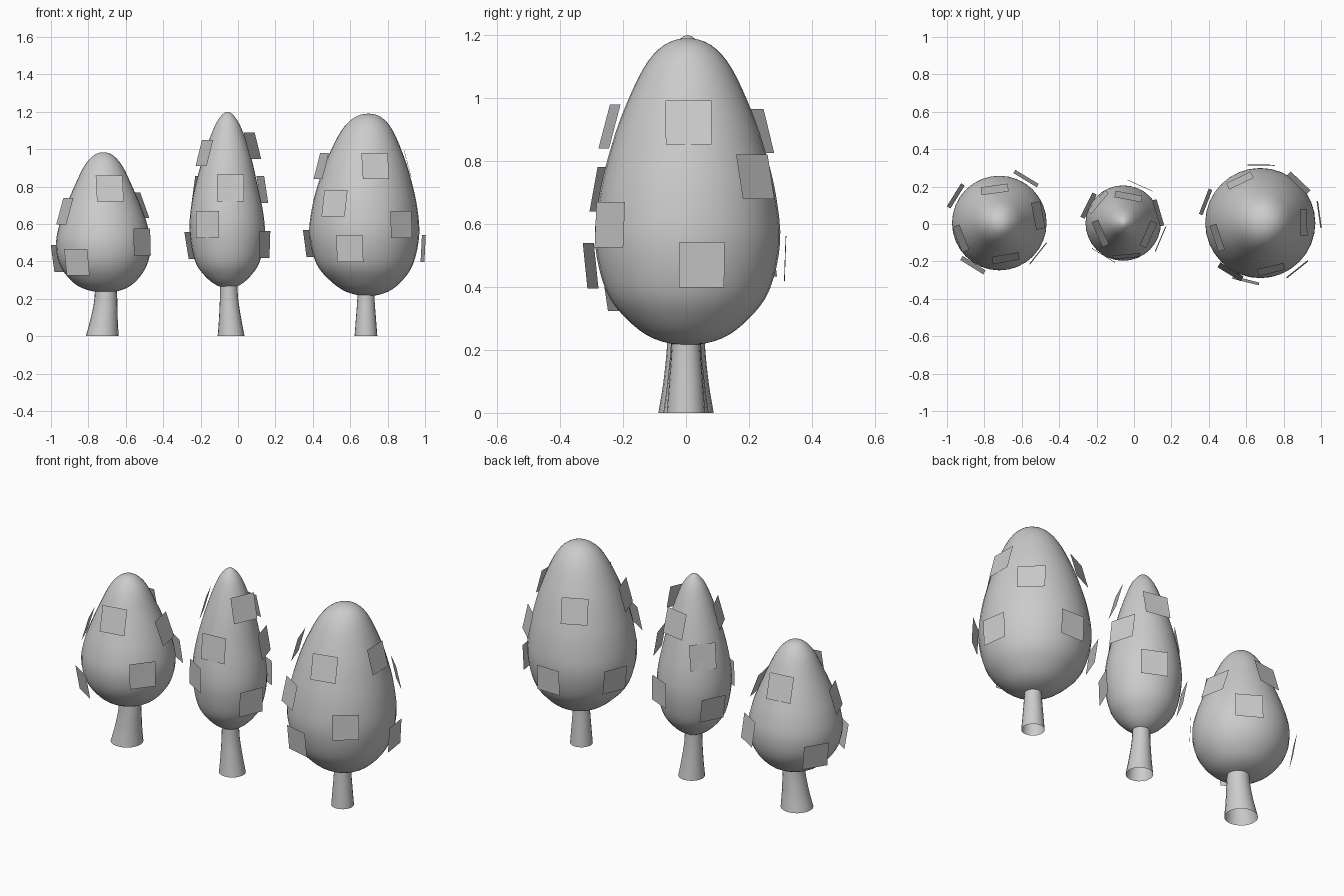
import bpy, bmesh, math
from mathutils import Vector


def spline(pts, steps):
    """Smooth curve through (radius, z, centre x); radius 0 ends become round poles."""
    def ghost(end, inner):
        if end[0] == 0:
            return Vector((-inner[0], inner[1], inner[2]))
        return end * 2 - inner
    p = [Vector(q) for q in pts]
    p = [ghost(p[0], p[1])] + p + [ghost(p[-1], p[-2])]
    out = []
    for i in range(1, len(p) - 2):
        a, b, c, d = p[i - 1:i + 3]
        for s in range(steps):
            t = s / steps
            out.append(0.5 * (2 * b + (c - a) * t + (2 * a - 5 * b + 4 * c - d) * t * t
                              + (3 * b - a - 3 * c + d) * t ** 3))
    return out + [p[-2]]


def finish(bm, name):
    me = bpy.data.meshes.new(name)
    bm.to_mesh(me)
    bm.free()
    ob = bpy.data.objects.new(name, me)
    bpy.context.collection.objects.link(ob)
    return ob


def lathe(name, pts, cy=0.005, segs=32, steps=4):
    bm = bmesh.new()
    rings = []
    for r, z, cx in spline(pts, steps):
        rings.append([bm.verts.new((cx + r * math.cos(2 * math.pi * k / segs),
                                    cy + r * math.sin(2 * math.pi * k / segs), z))
                      for k in range(segs)])
    for lo, hi in zip(rings, rings[1:]):
        for k in range(segs):
            n = (k + 1) % segs
            bm.faces.new((lo[k], lo[n], hi[n], hi[k]))
    bmesh.ops.remove_doubles(bm, verts=bm.verts, dist=1e-5)
    for f in bm.faces:
        f.smooth = True
    return finish(bm, name)


def leaf_cards(name, centre_x, cards, size=0.145):
    """Square cards facing away from the tree axis; tilt leans the top inward."""
    bm = bmesh.new()
    h = size / 2
    for x, y, z, tilt in cards:
        out = Vector((x - centre_x, y - 0.005, 0)).normalized()
        side = Vector((-out.y, out.x, 0))
        t = math.radians(tilt)
        up = Vector((0, 0, math.cos(t))) - out * math.sin(t)
        c = Vector((x, y, z))
        bm.faces.new([bm.verts.new(c + side * a * h + up * b * h)
                      for a, b in ((-1, -1), (1, -1), (1, 1), (-1, 1))])
    return finish(bm, name)


# Left tree: short and round
lathe("left_trunk", [(.088, 0, -.726), (.073, .09, -.716), (.062, .19, -.707), (.057, .28, -.707)], 0, 20)
lathe("left_crown", [(0, .232, -.71), (.12, .258, -.715), (.195, .32, -.718), (.24, .40, -.72),
                     (.253, .50, -.72), (.234, .60, -.72), (.198, .70, -.72), (.155, .80, -.72),
                     (.102, .91, -.72), (.05, .968, -.72), (0, .983, -.72)])
leaf_cards("left_leaf_cards", -.72, [
    (-.577, .243, .505, 8), (-.953, .15, .415, -9), (-.745, .185, .775, 17), (-.512, .045, .70, 20),
    (-.513, -.158, .503, 2), (-.686, -.183, .79, 16), (-.861, -.22, .395, -10), (-.926, -.077, .668, 16)])

# Middle tree: tall and slim
lathe("middle_trunk", [(.072, 0, -.037), (.060, .09, -.042), (.049, .20, -.048), (.045, .31, -.05)], 0, 20)
lathe("middle_crown", [(0, .255, -.052), (.06, .272, -.053), (.12, .32, -.055), (.173, .40, -.056),
                       (.2, .54, -.057), (.195, .66, -.06), (.168, .80, -.062), (.13, .95, -.058),
                       (.083, 1.09, -.056), (.045, 1.165, -.056), (0, 1.2, -.056)])
leaf_cards("middle_leaf_cards", -.057, [
    (.033, .205, .553, 1), (-.192, .117, .785, 10), (-.03, .147, .95, 14), (-.243, .098, .485, -10),
    (.13, .06, .785, 9), (.142, -.08, .49, -2), (.077, -.055, 1.018, 15), (-.04, -.172, .793, 8),
    (-.163, -.168, .597, 1), (-.18, -.05, .98, 15)])

# Right tree: tall and wide
lathe("right_trunk", [(.061, 0, .684), (.054, .09, .684), (.046, .20, .684), (.044, .28, .684)], 0, 20)
lathe("right_crown", [(0, .215, .695), (.11, .237, .69), (.195, .30, .685), (.26, .39, .678),
                      (.294, .54, .675), (.281, .69, .677), (.25, .82, .68), (.207, .95, .684),
                      (.14, 1.095, .69), (.075, 1.168, .695), (0, 1.19, .697)])
leaf_cards("right_leaf_cards", .675, [
    (.68, .315, .49, -2), (.88, .22, .75, 12), (.907, .008, .922, 15), (.99, .05, .47, -3),
    (.873, -.242, .597, 3), (.734, -.243, .91, 15), (.598, -.303, .468, -6), (.516, -.256, .71, 12),
    (.445, -.073, .91, 15), (.383, .118, .495, -8), (.566, .232, .895, 15)])
